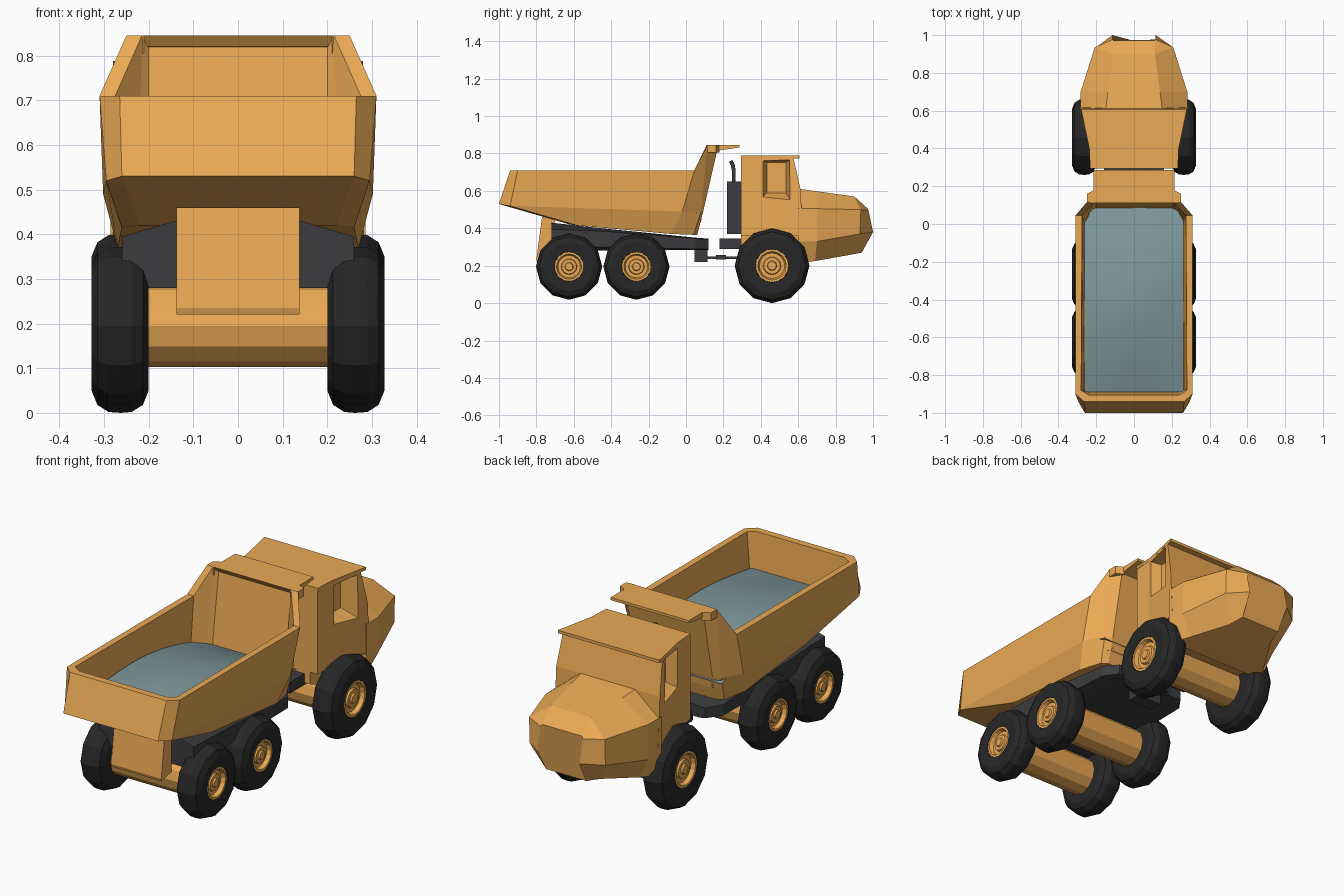
import bpy, bmesh, math


def material(name, rgb):
    m = bpy.data.materials.new(name)
    m.diffuse_color = (*rgb, 1)
    return m


ORANGE = material("orange_paint", (0.83, 0.40, 0.09))
DARK = material("dark_metal", (0.045, 0.045, 0.05))
RUBBER = material("rubber", (0.02, 0.02, 0.02))
LOAD = material("load_grey", (0.20, 0.30, 0.32))


def build(name, verts, faces, mat):
    bm = bmesh.new()
    vs = [bm.verts.new(v) for v in verts]
    for f in faces:
        bm.faces.new([vs[i] for i in f])
    bmesh.ops.remove_doubles(bm, verts=bm.verts, dist=1e-5)
    bmesh.ops.recalc_face_normals(bm, faces=bm.faces)
    me = bpy.data.meshes.new(name)
    bm.to_mesh(me)
    bm.free()
    me.materials.append(mat)
    ob = bpy.data.objects.new(name, me)
    bpy.context.collection.objects.link(ob)
    return ob


def loft(name, rings, mat, mirror=True, caps=True):
    """Skin closed rings; each half ring (x > 0) is mirrored to -x."""
    if mirror:
        rings = [r + [(-x, y, z) for x, y, z in reversed(r)] for r in rings]
    n = len(rings[0])
    verts = [v for r in rings for v in r]
    faces = [(k * n + i, k * n + (i + 1) % n, (k + 1) * n + (i + 1) % n, (k + 1) * n + i)
             for k in range(len(rings) - 1) for i in range(n)]
    if caps:
        faces += [tuple(range(n)), tuple(range((len(rings) - 1) * n, len(rings) * n))]
    return build(name, verts, faces, mat)


def extrude(name, yz, half, mat):
    return loft(name, [[(s * half, y, z) for y, z in yz] for s in (-1, 1)], mat, mirror=False)


def box(name, half, y0, y1, z0, z1, mat):
    return extrude(name, [(y0, z0), (y1, z0), (y1, z1), (y0, z1)], half, mat)


def lathe(name, profile, y, z, sides, side, mat):
    """Spin an (x, radius) profile about the wheel axis."""
    rings = [[(side * x, y + r * math.sin(2 * math.pi * i / sides),
               z - r * math.cos(2 * math.pi * i / sides)) for i in range(sides)]
             for x, r in profile]
    return loft(name, rings, mat, mirror=False)


# Wheels and axles
for tag, y, z, R in (("rear", -0.625, 0.195, 0.177), ("middle", -0.265, 0.195, 0.177),
                     ("front", 0.46, 0.2, 0.2)):
    tyre = [(0.2, 0.45), (0.2, 0.75), (0.213, 0.91), (0.238, 0.99), (0.262, 1), (0.29, 0.99),
            (0.315, 0.91), (0.328, 0.75), (0.324, 0.45), (0.29, 0.42)]
    rim = [(0.28, 0.44), (0.322, 0.44), (0.322, 0.38), (0.302, 0.34), (0.302, 0.24),
           (0.312, 0.22), (0.312, 0.13), (0.32, 0.11), (0.32, 0.04)]
    for s, lr in ((1, "right"), (-1, "left")):
        lathe(f"{tag}_tyre_{lr}", [(x, r * R) for x, r in tyre], y, z, 12, s, RUBBER)
        lathe(f"{tag}_rim_{lr}", [(x, r * R) for x, r in rim], y, z, 16, s, ORANGE)
    lathe(f"{tag}_axle", [(-0.21, 0.092), (0.21, 0.092)], y, z, 12, 1, ORANGE)

# Rear chassis frame
loft("chassis_frame", [
    [(0.14, -0.72, 0.43), (0.26, -0.72, 0.395), (0.26, -0.72, 0.305), (0.2, -0.72, 0.28)],
    [(0.14, -0.45, 0.40), (0.26, -0.45, 0.385), (0.26, -0.45, 0.30), (0.2, -0.45, 0.28)],
    [(0.14, 0.05, 0.35), (0.24, 0.05, 0.345), (0.24, 0.05, 0.29), (0.2, 0.05, 0.285)],
    [(0.12, 0.12, 0.345), (0.19, 0.12, 0.34), (0.19, 0.12, 0.29), (0.16, 0.12, 0.285)],
], DARK)
extrude("tail_guard", [(-0.77, 0.46), (-0.80, 0.235), (-0.795, 0.22), (-0.72, 0.24), (-0.70, 0.45)],
        0.138, ORANGE)

# Articulated hitch between the two halves
box("hitch_block", 0.07, 0.045, 0.115, 0.22, 0.30, DARK)
box("hitch_rod", 0.015, 0.1, 0.32, 0.237, 0.248, DARK)
box("hitch_joint", 0.04, 0.16, 0.215, 0.232, 0.258, DARK)
box("cab_frame", 0.16, 0.18, 0.32, 0.29, 0.345, DARK)

# Dump body: one skin from outer floor, over the rim, to the inner floor
loft("dump_body", [
    [(0.22, -0.62, 0.42), (0.26, -0.58, 0.415), (0.27, -0.08, 0.37), (0.24, 0.04, 0.365), (0.21, 0.06, 0.365)],
    [(0.26, -1.0, 0.53), (0.295, -0.94, 0.52), (0.302, -0.02, 0.49), (0.25, 0.08, 0.49), (0.21, 0.092, 0.49)],
    [(0.265, -0.94, 0.71), (0.31, -0.90, 0.71), (0.31, 0.045, 0.71), (0.25, 0.115, 0.845), (0.215, 0.17, 0.83)],
    [(0.24, -0.905, 0.71), (0.28, -0.88, 0.71), (0.275, 0.045, 0.71), (0.215, 0.11, 0.845), (0.2, 0.135, 0.83)],
    [(0.235, -0.89, 0.50), (0.265, -0.88, 0.50), (0.262, -0.0, 0.44), (0.225, 0.07, 0.43), (0.2, 0.08, 0.43)],
], ORANGE)
extrude("dump_canopy", [(0.112, 0.845), (0.285, 0.845), (0.285, 0.832), (0.17, 0.815), (0.13, 0.82)],
        0.215, ORANGE)
for s, lr in ((1, "right"), (-1, "left")):
    loft(f"canopy_corner_{lr}", [[(s * x, y, z) for x, y in
         ((0.21, 0.11), (0.25, 0.115), (0.25, 0.16), (0.21, 0.18))] for z in (0.805, 0.845)],
         ORANGE, mirror=False)

# Domed load surface
N, M = 8, 12
pts = []
for j in range(M + 1):
    v = j / M
    for i in range(N + 1):
        u = i / N
        dome = 0.035 * math.sin(math.pi * u) * math.sin(math.pi * v)
        pts.append(((u - 0.5) * 0.524, -0.89 + 0.985 * v,
                    0.53 + 0.05 * math.sin(math.pi * v) - 0.06 * v ** 3 + dome))
load = build("load", pts, [(j * (N + 1) + i, j * (N + 1) + i + 1, (j + 1) * (N + 1) + i + 1,
             (j + 1) * (N + 1) + i) for j in range(M) for i in range(N)], LOAD)
for p in load.data.polygons:
    p.use_smooth = True

# Cab with recessed side windows
cab = loft("cab", [
    [(0.23, 0.295, 0.36), (0.235, 0.39, 0.36), (0.285, 0.625, 0.36)],
    [(0.23, 0.295, 0.61), (0.235, 0.39, 0.61), (0.285, 0.612, 0.61)],
    [(0.23, 0.295, 0.775), (0.235, 0.39, 0.775), (0.272, 0.575, 0.775)],
], ORANGE)
for s, lr in ((1, "right"), (-1, "left")):
    cutter = loft(f"window_cutter_{lr}", [
        [(s * x, y, z) for y, z in ((a, c), (b, c), (b, d), (a, d))]
        for x, a, b, c, d in ((0.19, 0.432, 0.535, 0.59, 0.752), (0.30, 0.385, 0.562, 0.54, 0.772))],
        ORANGE, mirror=False)
    cutter.hide_render = True
    cutter.hide_viewport = True
    mod = cab.modifiers.new("window", 'BOOLEAN')
    mod.operation = 'DIFFERENCE'
    mod.solver = 'EXACT'
    mod.object = cutter
loft("cab_roof", [[(0.232, 0.295, z), (0.237, 0.4, z), (0.28, 0.607, z)] for z in (0.773, 0.788)], ORANGE)
extrude("cab_underbody", [(0.295, 0.37), (0.63, 0.37), (0.63, 0.22), (0.42, 0.25), (0.295, 0.30)],
        0.19, ORANGE)

# Faceted hood
loft("hood", [
    [(0.15, 0.60, 0.612), (0.285, 0.60, 0.505), (0.285, 0.60, 0.33), (0.275, 0.61, 0.215)],
    [(0.138, 0.70, 0.598), (0.282, 0.70, 0.505), (0.282, 0.70, 0.33), (0.23, 0.69, 0.225)],
    [(0.11, 0.90, 0.57), (0.208, 0.935, 0.50), (0.208, 0.93, 0.37), (0.13, 0.86, 0.255)],
    [(0.11, 0.972, 0.505), (0.115, 0.976, 0.495), (0.115, 1.0, 0.38), (0.11, 0.94, 0.27)],
], ORANGE)

# Exhaust stack behind the cab
box("exhaust_box", 0.07, 0.22, 0.295, 0.37, 0.65, DARK)
curve = bpy.data.curves.new("exhaust_pipe", 'CURVE')
curve.dimensions = '3D'
curve.bevel_depth = 0.012
curve.bevel_resolution = 1
curve.use_fill_caps = True
path = [(0, 0.255, 0.64), (0, 0.255, 0.71), (0, 0.25, 0.74), (0, 0.238, 0.76)]
sp = curve.splines.new('POLY')
sp.points.add(len(path) - 1)
for p, c in zip(sp.points, path):
    p.co = (*c, 1)
curve.materials.append(DARK)
bpy.context.collection.objects.link(bpy.data.objects.new("exhaust_pipe", curve))
